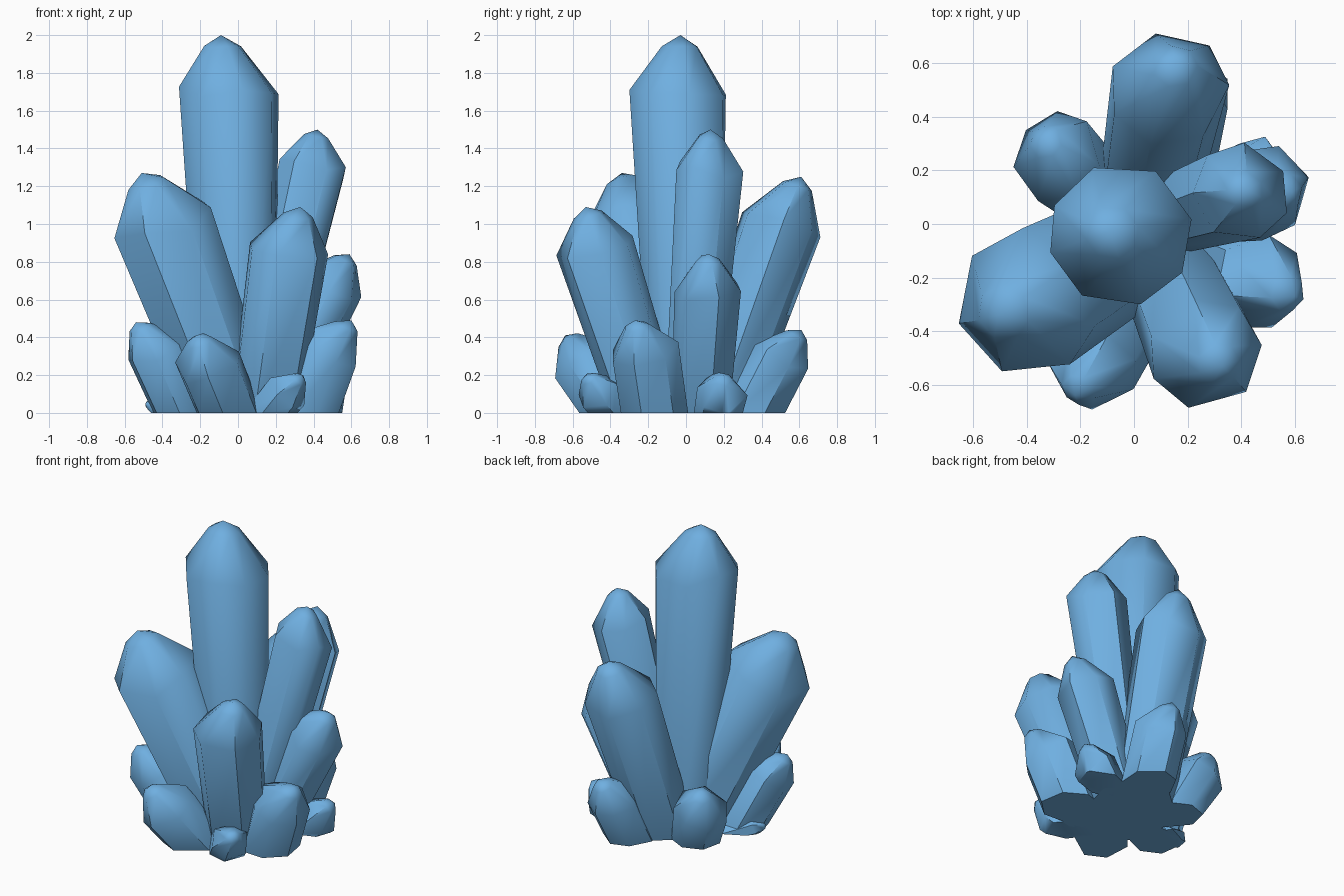
import bpy, bmesh, math, random
from mathutils import Vector

if "Cube" in bpy.data.objects:
    bpy.data.objects.remove(bpy.data.objects["Cube"])

random.seed(4)
blue = bpy.data.materials.new("crystal_blue")
blue.diffuse_color = (0.16, 0.43, 0.75, 1)
blue.use_nodes = True
blue.node_tree.nodes["Principled BSDF"].inputs["Base Color"].default_value = blue.diffuse_color


def crystal(name, base, shoulder, tip, r0, r1, n=7, turn=0.0):
    """Faceted shaft widening from base to shoulder, with a blunt point; cut flat at z = 0."""
    base, shoulder, tip = Vector(base), Vector(shoulder), Vector(tip)
    axis = (shoulder - base).normalized()
    u = axis.cross(Vector((0, 1, 0))).normalized()
    v = axis.cross(u)
    bm = bmesh.new()
    jit = [random.uniform(-0.13, 0.13) for _ in range(n)]
    lift = [random.uniform(-0.18, 0.18) for _ in range(n)]

    def ring(c, r, wob):
        out = []
        for i in range(n):
            a = turn + (i + jit[i]) * math.tau / n
            out.append(bm.verts.new(c + (u * math.cos(a) + v * math.sin(a)) * r
                                    + axis * (r * lift[i] * wob)))
        return out

    start = base - axis * r0 * 1.2
    cap = tip - shoulder
    rings = [ring(start, r0, 0), ring(shoulder, r1, 1),
             ring(shoulder + cap * 0.8, r1 * 0.37, 0.4)]
    for a, b in zip(rings, rings[1:]):
        for i in range(n):
            j = (i + 1) % n
            bm.faces.new((a[i], a[j], b[j], b[i]))
    top = bm.verts.new(tip)
    for i in range(n):
        bm.faces.new((rings[2][i], rings[2][(i + 1) % n], top))
    bm.faces.new(rings[0][::-1])
    # cut flat on the ground
    cut = bmesh.ops.bisect_plane(bm, geom=bm.verts[:] + bm.edges[:] + bm.faces[:],
                                 plane_co=(0, 0, 0), plane_no=(0, 0, 1), clear_inner=True)
    edges = [e for e in cut["geom_cut"] if isinstance(e, bmesh.types.BMEdge)]
    bmesh.ops.holes_fill(bm, edges=edges, sides=0)
    bmesh.ops.recalc_face_normals(bm, faces=bm.faces)
    me = bpy.data.meshes.new(name)
    bm.to_mesh(me)
    bm.free()
    me.materials.append(blue)
    ob = bpy.data.objects.new(name, me)
    bpy.context.collection.objects.link(ob)
    bpy.context.view_layer.objects.active = ob
    ob.select_set(True)
    bpy.ops.object.shade_smooth_by_angle(angle=math.radians(48))
    ob.select_set(False)


# tall crystals
crystal("main_crystal", (0, 0, 0), (-0.05, -0.04, 1.71), (-0.09, -0.03, 2.0), 0.19, 0.27, 8, 0.3)
crystal("left_crystal", (-0.02, -0.08, 0), (-0.395, -0.29, 1.0), (-0.51, -0.34, 1.27), 0.22, 0.28, 7, 0.2)
crystal("front_crystal", (0.14, -0.20, 0), (0.265, -0.48, 0.86), (0.33, -0.53, 1.09), 0.18, 0.215, 7, 0.5)
crystal("right_tall_crystal", (0.10, 0.02, 0), (0.40, 0.12, 1.30), (0.42, 0.13, 1.5), 0.14, 0.185, 7, 0.1)
crystal("back_crystal", (0.06, 0.15, 0), (0.13, 0.51, 1.02), (0.16, 0.61, 1.25), 0.19, 0.225, 7, 0.4)

# medium and low crystals round the edge
crystal("right_medium_crystal", (0.18, 0.08, 0), (0.485, 0.12, 0.66), (0.59, 0.12, 0.84), 0.15, 0.18, 7, 0.7)
crystal("right_low_crystal", (0.35, -0.17, 0), (0.47, -0.22, 0.34), (0.60, -0.27, 0.49), 0.18, 0.185, 7, 0.2)
crystal("front_low_crystal", (-0.05, -0.36, 0), (-0.16, -0.54, 0.27), (-0.22, -0.64, 0.41), 0.165, 0.175, 7, 0.6)
crystal("back_left_low_crystal", (-0.18, 0.15, 0), (-0.29, 0.25, 0.26), (-0.34, 0.32, 0.41), 0.14, 0.175, 7, 0.3)
crystal("back_low_crystal", (0.17, 0.34, 0), (0.20, 0.49, 0.29), (0.21, 0.61, 0.44), 0.165, 0.165, 7, 0.0)
crystal("left_low_crystal", (-0.29, -0.15, 0), (-0.43, -0.25, 0.33), (-0.54, -0.30, 0.48), 0.145, 0.165, 7, 0.5)

# small shards
crystal("front_shard", (0.17, -0.37, 0), (0.26, -0.46, 0.11), (0.34, -0.53, 0.20), 0.11, 0.12, 6, 0.2)
crystal("right_shard", (0.38, 0.17, 0), (0.48, 0.19, 0.10), (0.56, 0.20, 0.20), 0.12, 0.135, 6, 0.4)
crystal("left_shard", (-0.32, -0.05, 0), (-0.42, -0.11, 0.04), (-0.49, -0.15, 0.05), 0.05, 0.065, 6, 0.1)
